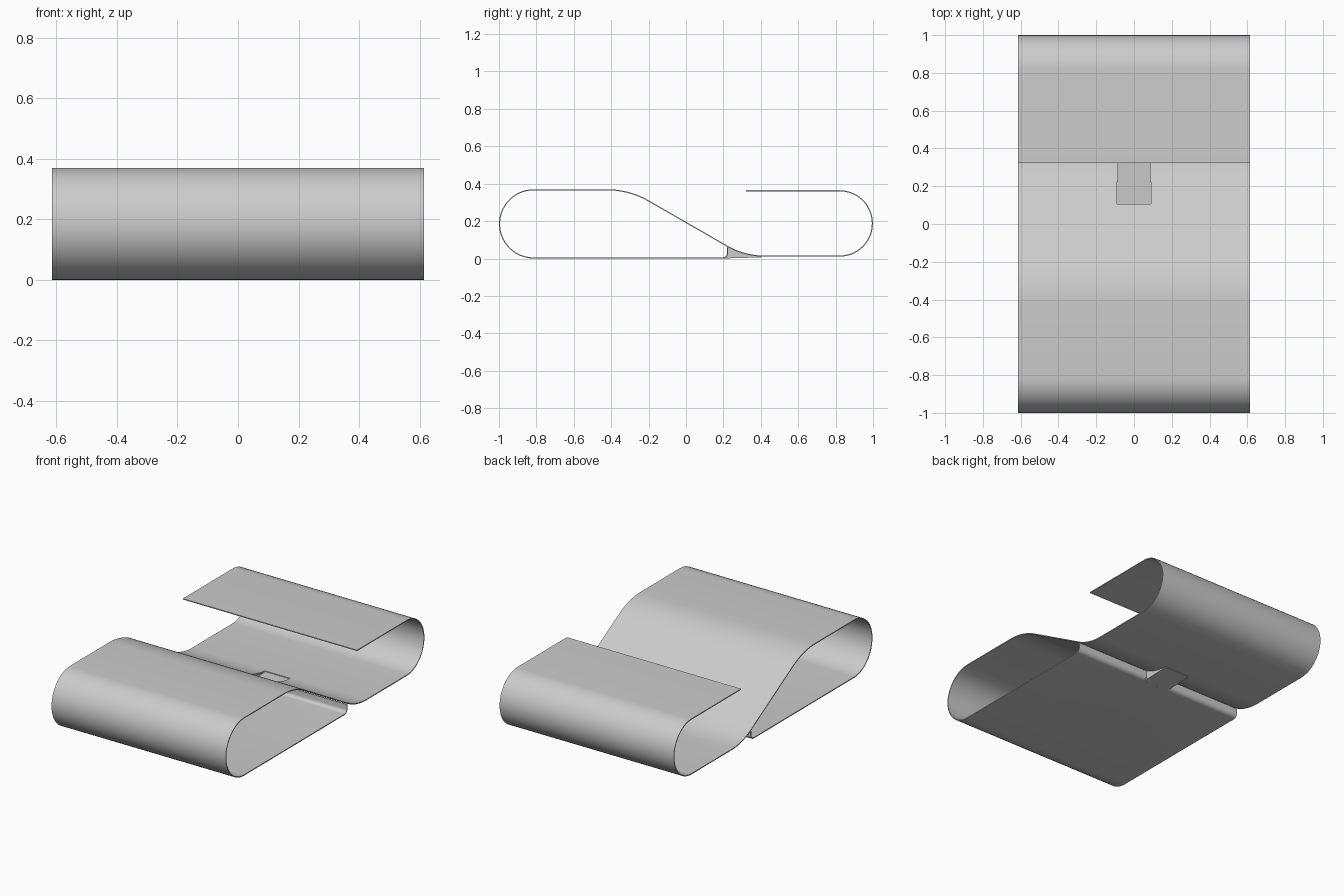
import bpy, bmesh
from math import sin, cos, radians

cube = bpy.data.objects.get("Cube")
if cube:
    bpy.data.objects.remove(cube, do_unlink=True)

HALF_WIDTH, SLOT, THICK = 0.614, 0.09, 0.006
SLOT_START, SLOT_END = 0.105, 0.40

steel = bpy.data.materials.new("brushed grey")
steel.use_nodes = True
steel.diffuse_color = (0.6, 0.6, 0.6, 1)
steel.node_tree.nodes["Principled BSDF"].inputs["Base Color"].default_value = (0.6, 0.6, 0.6, 1)


def arc(y, z, r, start, end, steps):
    """Points on a circle in the side plane, angles in degrees."""
    angles = [radians(start + (end - start) * i / steps) for i in range(steps + 1)]
    return [(y + r * cos(a), z + r * sin(a)) for a in angles]


def finish(name, bm):
    bmesh.ops.recalc_face_normals(bm, faces=bm.faces)
    mesh = bpy.data.meshes.new(name)
    bm.to_mesh(mesh)
    bm.free()
    mesh.materials.append(steel)
    obj = bpy.data.objects.new(name, mesh)
    bpy.context.collection.objects.link(obj)
    return obj


# Side profile of the bent strip, from the rear flap to the curled front end
rear = arc(0.822, 0.1875, 0.1745, 90, -90, 28)
foot = arc(0.418, 0.409, 0.396, -90, -120, 10)
crest = arc(-0.42, -0.073, 0.44, 60, 90, 10)
front = arc(-0.815, 0.185, 0.182, 90, 270, 28)
curl = arc(0.197, 0.028, 0.025, -90, 0, 8)
y0, z0 = foot[-1]
y1, z1 = crest[0]
t = (SLOT_START - y0) / (y1 - y0)
slot_edge = (SLOT_START, z0 + t * (z1 - z0))
profile = ([(0.322, 0.362)] + rear + foot + [slot_edge] + crest + front
           + curl + [(0.2225, 0.058)])

# Sheet strip, with the middle slot left open
bm = bmesh.new()
xs = (-HALF_WIDTH, -SLOT, SLOT, HALF_WIDTH)
rows = [[bm.verts.new((x, y, z)) for x in xs] for y, z in profile]
for a, b in zip(rows, rows[1:]):
    mid = (a[0].co + b[0].co) / 2
    in_slot = SLOT_START < mid.y < SLOT_END and (mid.z > 0.01 or mid.y > 0.197)
    for i in range(3):
        if not (i == 1 and in_slot):
            bm.faces.new((a[i], a[i + 1], b[i + 1], b[i]))
strip = finish("bent_strip", bm)
solid = strip.modifiers.new("sheet thickness", 'SOLIDIFY')
solid.thickness = THICK
solid.offset = 0
bpy.context.view_layer.objects.active = strip
strip.select_set(True)
bpy.ops.object.modifier_apply(modifier=solid.name)
bpy.ops.object.shade_smooth_by_angle(angle=radians(30))


def extrude_profile(name, points, x, width):
    """Prism along x from a closed side outline."""
    bm = bmesh.new()
    face = bm.faces.new([bm.verts.new((x, y, z)) for y, z in points])
    new = bmesh.ops.extrude_face_region(bm, geom=[face])["geom"]
    moved = [v for v in new if isinstance(v, bmesh.types.BMVert)]
    bmesh.ops.translate(bm, verts=moved, vec=(width, 0, 0))
    return finish(name, bm)


# Flat tongue continuing the base plate through the slot
extrude_profile("tongue", [(0.19, 0), (0.40, 0.006), (0.40, 0.012), (0.19, 0.006)],
                -SLOT, 2 * SLOT)

# Thin wedge walls closing the tongue's sides up to the sheet
wedge = [(0.222, 0.006), (0.40, 0.008)] + [p for p in foot if 0.222 < p[0] < 0.40] + [(0.222, 0.064)]
for side, x in (("right", -SLOT), ("left", SLOT - 0.004)):
    extrude_profile(side + "_tongue_wall", wedge, x, 0.004)
